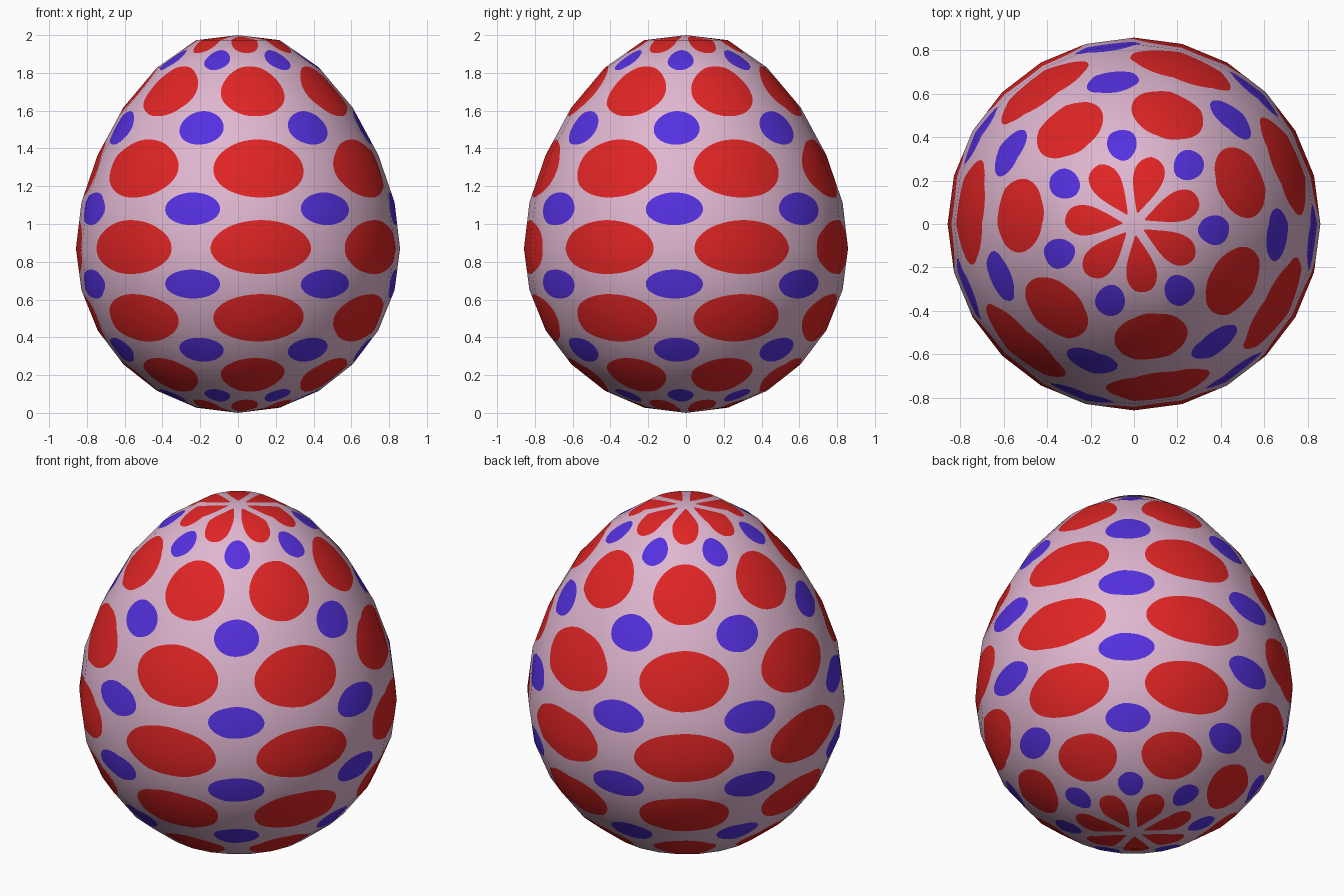
import bpy, math
from mathutils import Vector
from mathutils.geometry import delaunay_2d_cdt

if "Cube" in bpy.data.objects:
    bpy.data.objects.remove(bpy.data.objects["Cube"])

SEG, RINGS, TILES = 24, 12, 7          # facets around, facets down, dot tiles each way
SEAM = math.radians(150)
R_RED, R_BLUE, STEPS = 0.358, 0.205, 48

# egg profile, top to bottom: radius from a circle, heights stretched at the top
rad = [0.858 * math.sin(math.pi * i / RINGS) for i in range(RINGS + 1)]
hgt = [2.0, 1.973, 1.828, 1.617, 1.365, 1.115, 0.87, 0.65, 0.437, 0.257, 0.117, 0.028, 0.0]


def ring_normal(i):
    if i in (0, RINGS):
        return (0.0, 1.0 if i == 0 else -1.0)
    n = Vector((hgt[i - 1] - hgt[i + 1], rad[i + 1] - rad[i - 1])).normalized()
    return (n.x, n.y)


nrm = [ring_normal(i) for i in range(RINGS + 1)]


def corner(i, j, table):
    a = SEAM + 2 * math.pi * i / SEG
    r, z = table[j]
    return Vector((r * math.cos(a), r * math.sin(a), z))


def on_facet(s, t, table):
    """Point of the pattern plane laid onto the flat facets of the egg."""
    u, v = s * SEG / TILES, t * RINGS / TILES
    i, j = min(int(u + 1e-6), SEG - 1), min(int(v + 1e-6), RINGS - 1)
    fu, fv = u - i, v - j
    top = corner(i, j, table).lerp(corner(i + 1, j, table), fu)
    low = corner(i, j + 1, table).lerp(corner(i + 1, j + 1, table), fu)
    return top.lerp(low, fv)


# flat pattern: facet grid lines plus staggered dot outlines
pts, edges = [], []
for i in range(SEG + 1):
    s = TILES * i / SEG
    pts += [Vector((s, TILES * j / RINGS)) for j in range(RINGS + 1)]
for i in range(SEG + 1):
    for j in range(RINGS + 1):
        k = i * (RINGS + 1) + j
        if j < RINGS:
            edges.append((k, k + 1))
        if i < SEG:
            edges.append((k, k + RINGS + 1))

dots = [(k + 0.5, m + 0.5, R_RED, 1) for k in range(TILES) for m in range(TILES)]
dots += [(k, m, R_BLUE, 2) for k in range(TILES + 1) for m in range(1, TILES)]
for cx, cy, r, _ in dots:
    base = len(pts)
    for n in range(STEPS):
        a = 2 * math.pi * (n + 0.5) / STEPS
        pts.append(Vector((cx + r * math.cos(a), cy + r * math.sin(a))))
        edges.append((base + n, base + (n + 1) % STEPS))

flat, _, tris, *_rest = delaunay_2d_cdt(pts, edges, [], 0, 1e-6)


def colour_at(c):
    for cx, cy, r, m in dots:
        if math.hypot(c.x - cx, c.y - cy) < r * math.cos(math.pi / STEPS):
            return m
    return 0


# wrap the pattern round the egg, welding the seam and the poles
profile = list(zip(rad, hgt))
verts, normals, index, remap = [], [], {}, []
for p in flat:
    s, t = min(max(p.x, 0), TILES), min(max(p.y, 0), TILES)
    co = on_facet(s, t, profile)
    key = tuple(round(x, 4) + 0.0 for x in co)
    if key not in index:
        index[key] = len(verts)
        verts.append(co)
        normals.append(on_facet(s, t, nrm).normalized())
    remap.append(index[key])

faces, mats = [], []
for f in tris:
    c = sum((flat[k] for k in f), Vector((0, 0))) / len(f)
    ids = [remap[k] for k in reversed(f)]
    if 0 < c.x < TILES and len(set(ids)) == len(ids):
        faces.append(ids)
        mats.append(colour_at(c))

mesh = bpy.data.meshes.new("egg")
mesh.from_pydata(verts, [], faces)
for name, col in (("pink shell", (0.74, 0.47, 0.63, 1)),
                  ("red dots", (0.75, 0.018, 0.018, 1)),
                  ("blue dots", (0.09, 0.03, 0.74, 1))):
    mat = bpy.data.materials.new(name)
    mat.diffuse_color = col
    mat.use_nodes = True
    mat.node_tree.nodes["Principled BSDF"].inputs["Base Color"].default_value = mat.diffuse_color
    mesh.materials.append(mat)
mesh.polygons.foreach_set("material_index", mats)
mesh.polygons.foreach_set("use_smooth", [True] * len(faces))
mesh.update()
mesh.normals_split_custom_set_from_vertices(normals)

egg = bpy.data.objects.new("egg", mesh)
bpy.context.collection.objects.link(egg)
